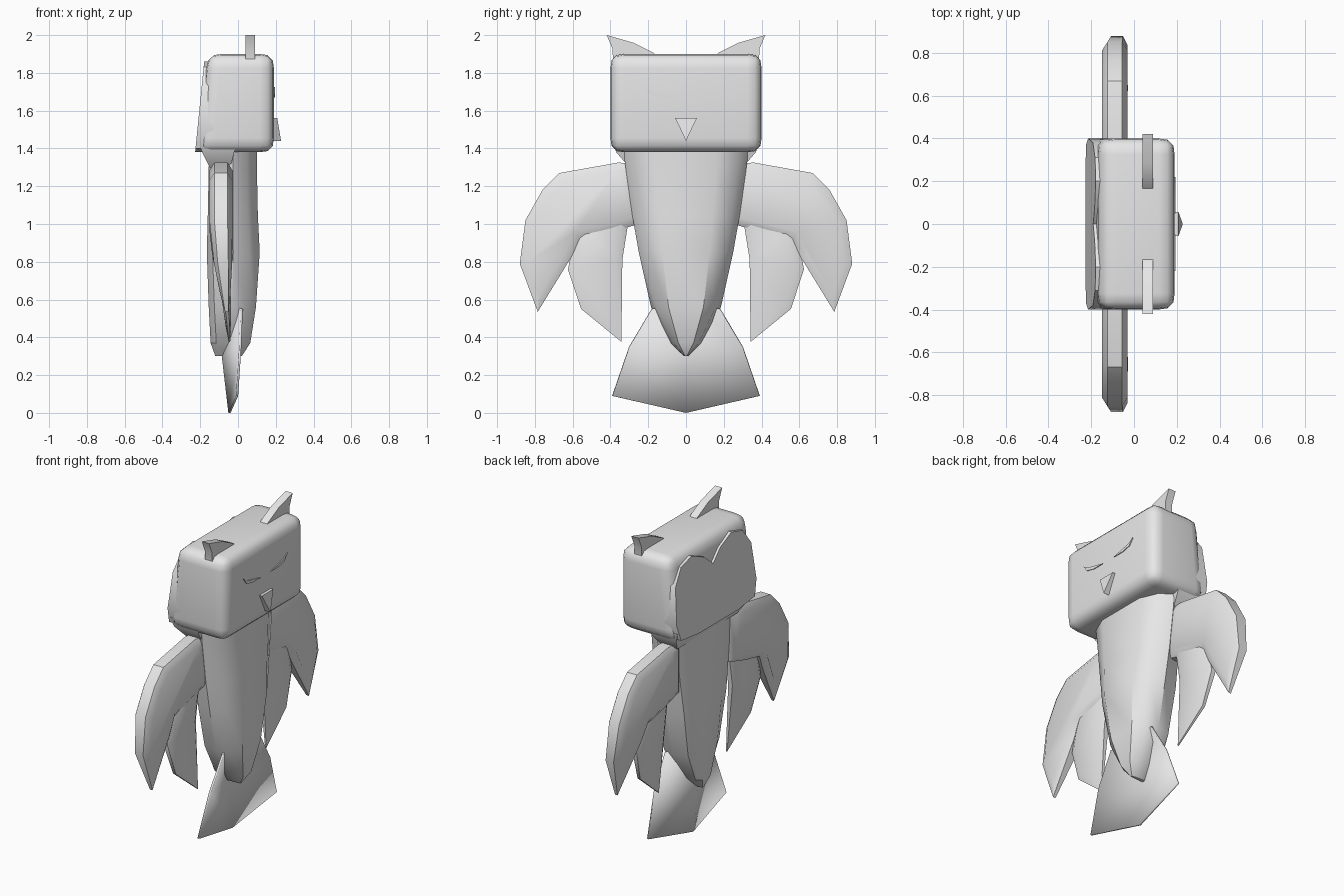
import bpy, bmesh
from mathutils import Vector

cube = bpy.data.objects.get("Cube")
if cube:
    bpy.data.objects.remove(cube, do_unlink=True)

GREY = (0.8, 0.8, 0.8, 1.0)
mat = bpy.data.materials.new("plain_grey")
mat.use_nodes = True
mat.diffuse_color = GREY
mat.node_tree.nodes["Principled BSDF"].inputs["Base Color"].default_value = GREY


def finish(name, bm, angle=0.6):
    """Turn a bmesh into a smooth-by-angle object."""
    bmesh.ops.recalc_face_normals(bm, faces=bm.faces)
    mesh = bpy.data.meshes.new(name)
    bm.to_mesh(mesh)
    bm.free()
    mesh.materials.append(mat)
    obj = bpy.data.objects.new(name, mesh)
    bpy.context.collection.objects.link(obj)
    bpy.ops.object.select_all(action="DESELECT")
    obj.select_set(True)
    bpy.context.view_layer.objects.active = obj
    bpy.ops.object.shade_smooth_by_angle(angle=angle)
    return obj


def loft(rings):
    """Skin a list of equal-length rings and cap both ends."""
    bm = bmesh.new()
    loops = [[bm.verts.new(p) for p in ring] for ring in rings]
    for a, b in zip(loops, loops[1:]):
        for i in range(len(a)):
            j = (i + 1) % len(a)
            bm.faces.new((a[i], a[j], b[j], b[i]))
    bm.faces.new(loops[0])
    bm.faces.new(loops[-1])
    return bm


def slab(outline, x0, x1, side=1):
    """Extrude a (y, z) outline from x0 to x1."""
    return loft([[(x, side * y, z) for y, z in outline] for x in (x0, x1)])


def ring(z, w, front, back):
    """Octagonal body section with a flat breast and back."""
    mid = (front + back) / 2
    half = [(front, 0.5 * w), (mid + 0.3 * (front - back), 0.85 * w),
            (mid, w), (back + 0.03, 0.85 * w), (back, 0.5 * w)]
    return [(x, y, z) for x, y in half] + [(x, -y, z) for x, y in reversed(half)]


# Head: rounded block whose back leans forward towards the crown
bm = bmesh.new()
bmesh.ops.create_cube(bm, size=1)
for v in bm.verts:
    v.co = Vector((v.co.x * 0.4 - 0.01, v.co.y * 0.8, v.co.z * 0.52 + 1.64))
bmesh.ops.bevel(bm, geom=bm.edges[:], offset=0.075, segments=3, profile=0.6,
                affect="EDGES")
for v in bm.verts:
    if v.co.x < 0:
        v.co.x += 0.1 * (v.co.z - 1.4)
finish("head", bm, 0.9)

# Scalloped plumage on the back of the head
half = [(0.08, 1.81), (0.2, 1.86), (0.31, 1.83), (0.38, 1.73),
        (0.4, 1.5), (0.37, 1.4), (0.2, 1.38)]
hood = [(0, 1.74)] + half + [(-y, z) for y, z in reversed(half)]
bm = slab(hood, -0.225, -0.13)
for v in bm.verts:
    v.co.x += 0.1 * (v.co.z - 1.4)
finish("back_hood", bm)

# Neck tapering into the shoulders
neck = []
for z, w, front, back in ((1.44, 0.385, 0.0, -0.21), (1.38, 0.37, -0.02, -0.19),
                          (1.3, 0.3, -0.04, -0.15)):
    neck.append([(front, w, z), (back, w, z), (back, -w, z), (front, -w, z)])
finish("neck", loft(neck))

# Body narrowing to a rounded point
sections = [(1.42, 0.335, 0.1, -0.15), (1.3, 0.32, 0.1, -0.155),
            (1.05, 0.285, 0.105, -0.16), (0.85, 0.25, 0.115, -0.165),
            (0.56, 0.185, 0.095, -0.155), (0.37, 0.08, 0.065, -0.145),
            (0.3, 0.01, 0.02, -0.12)]
finish("body", loft([ring(*s) for s in sections]))

# Wings: tapering blades with bevelled rims
WING = [(0.25, 1.32), (0.36, 1.325), (0.67, 1.27), (0.76, 1.18), (0.85, 1.02),
        (0.88, 0.79), (0.785, 0.535), (0.61, 0.82), (0.56, 0.92),
        (0.42, 0.95), (0.25, 1.0)]
FEATHER = [(0.3, 1.05), (0.55, 1.0), (0.6, 0.88), (0.625, 0.76), (0.555, 0.55),
           (0.342, 0.376), (0.337, 0.81), (0.31, 0.98)]


def blade(name, outline, side, centre, rim, bulge, inset):
    bm = slab(outline, centre - rim, centre + rim, side)
    bmesh.ops.recalc_face_normals(bm, faces=bm.faces)
    caps = [f for f in bm.faces if len(f.verts) > 4]
    bmesh.ops.inset_region(bm, faces=caps, thickness=inset, depth=bulge,
                           use_even_offset=True)
    low = min(z for _, z in outline)
    for v in bm.verts:
        taper = 0.25 + 0.75 * min(1, (v.co.z - low) / 0.35)
        lean = 0.03 * max(0, 1 - (v.co.z - low) / 0.4)
        v.co.x = centre + lean + (v.co.x - centre) * taper
    finish(name, bm)


# Ear tufts, wings and closed eyelids on both sides
EAR = [(0.16, 1.89), (0.17, 1.905), (0.28, 1.96), (0.42, 2.0), (0.39, 1.93),
       (0.385, 1.85), (0.3, 1.85)]
LID = [(0.05, 1.67), (0.13, 1.67), (0.19, 1.685), (0.22, 1.725),
       (0.18, 1.7), (0.12, 1.687)]
for label, side in (("left", 1), ("right", -1)):
    blade(label + "_wing", WING, side, -0.09, 0.035, 0.025, 0.04)
    blade(label + "_lower_feather", FEATHER, side, -0.075, 0.015, 0.018, 0.035)
    finish(label + "_ear", slab(EAR, 0.04, 0.09, side))
    finish(label + "_eyelid", slab(LID, 0.186, 0.195, side))

# Beak: wedge that juts out at the tip
beak = [[(0.17, y, z) for y, z in ((-0.057, 1.56), (0.057, 1.56), (0, 1.44))],
        [(0.208, -0.057, 1.56), (0.208, 0.057, 1.56), (0.228, 0, 1.44)]]
finish("beak", loft(beak))

# Tail: thin fan folded along its centre
fan = [(0.02, 0.18, 0.55), (0.012, 0.3, 0.35), (-0.005, 0.39, 0.09)]
spine = [(-0.07, 0, 0.6), (-0.08, 0, 0.3), (-0.045, 0, 0.0)]
bm = bmesh.new()
rows = [[bm.verts.new(p) for p in ((x, -y, z), s, (x, y, z))]
        for (x, y, z), s in zip(fan, spine)]
for a, b in zip(rows, rows[1:]):
    for i in (0, 1):
        bm.faces.new((a[i], a[i + 1], b[i + 1], b[i]))
tail = finish("tail", bm)
thick = tail.modifiers.new("thickness", "SOLIDIFY")
thick.thickness = 0.012
thick.offset = 0
